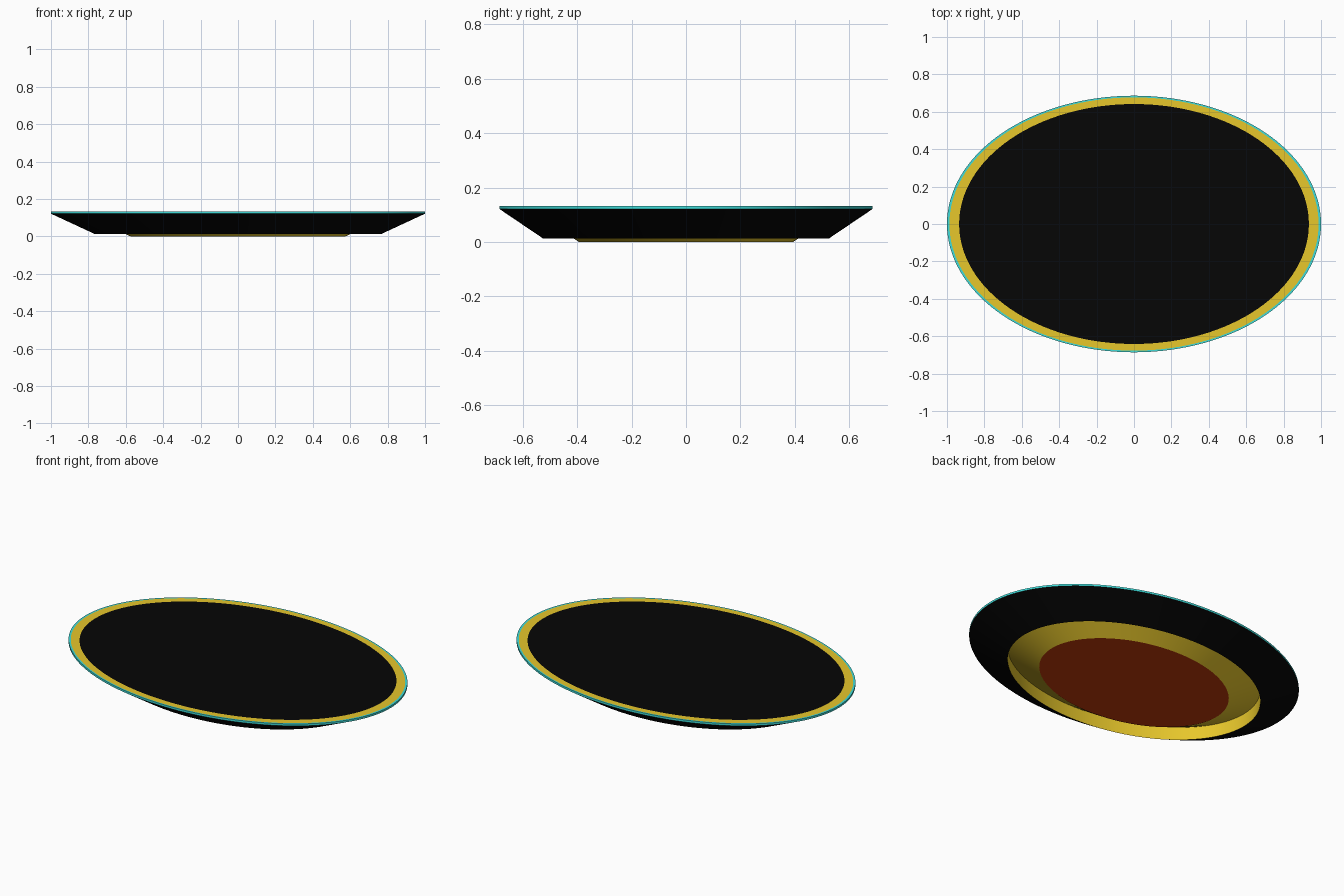
import bpy
import bmesh
from math import cos, sin, tau, radians

cube = bpy.data.objects.get("Cube")
if cube:
    bpy.data.objects.remove(cube, do_unlink=True)

SEGMENTS = 128
DEPTH_RATIO = 0.686  # oval depth relative to width


def make_material(name, rgb):
    mat = bpy.data.materials.new(name)
    mat.use_nodes = True
    color = (*rgb, 1.0)
    mat.diffuse_color = color
    bsdf = next(n for n in mat.node_tree.nodes if n.type == "BSDF_PRINCIPLED")
    bsdf.inputs["Base Color"].default_value = color
    bsdf.inputs["Roughness"].default_value = 0.6
    return mat


def oval_lathe(name, profile, mat):
    """Sweep (radius, height) points round an oval; radius 0 closes with a flat cap."""
    bm = bmesh.new()
    rings = []
    for radius, z in profile:
        if radius == 0:
            rings.append(None)
            continue
        rings.append([bm.verts.new((radius * cos(tau * i / SEGMENTS),
                                    radius * sin(tau * i / SEGMENTS) * DEPTH_RATIO, z))
                      for i in range(SEGMENTS)])
    for a, b in zip(rings, rings[1:]):
        if a is None or b is None:
            ring = b if a is None else a
            bm.faces.new(ring if a is not None else ring[::-1])
            continue
        for i in range(SEGMENTS):
            j = (i + 1) % SEGMENTS
            bm.faces.new((a[i], a[j], b[j], b[i]))
    mesh = bpy.data.meshes.new(name)
    bm.to_mesh(mesh)
    bm.free()
    mesh.materials.append(mat)
    obj = bpy.data.objects.new(name, mesh)
    bpy.context.collection.objects.link(obj)
    bpy.ops.object.select_all(action="DESELECT")
    obj.select_set(True)
    bpy.context.view_layer.objects.active = obj
    bpy.ops.object.shade_smooth_by_angle(angle=radians(15))
    return obj


black = make_material("black", (0.0018, 0.0018, 0.0018))
gold = make_material("gold", (0.80, 0.57, 0.024))
teal = make_material("teal", (0.05, 0.72, 0.70))
brown = make_material("red_brown", (0.55, 0.045, 0.0035))

# Underside: central foot, sloping groove and upright groove wall
oval_lathe("foot_disc", [(0, 0), (0.575, 0)], brown)
oval_lathe("foot_groove", [(0.575, 0), (0.767, 0.09), (0.767, 0.013)], gold)

# Flared outer wall
oval_lathe("outer_wall", [(0.767, 0.013), (1.0, 0.121)], black)

# Rim edge, flat rim and top surface
oval_lathe("rim_edge", [(1.0, 0.121), (1.0, 0.133), (0.987, 0.133)], teal)
oval_lathe("rim_band", [(0.987, 0.133), (0.935, 0.133)], gold)
oval_lathe("top_surface", [(0.935, 0.133), (0, 0.133)], black)
